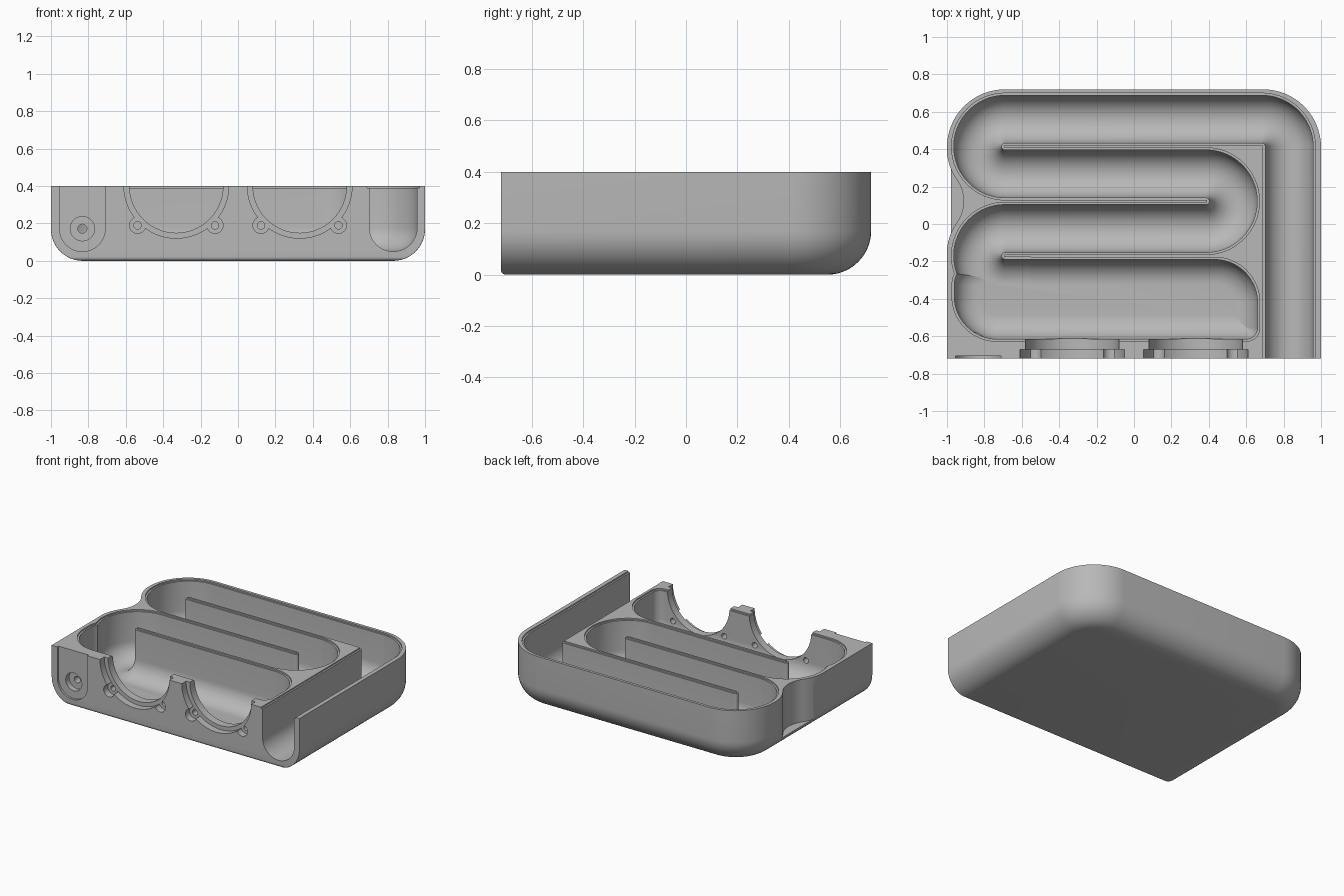
import bpy, math
from math import sin, cos, pi, radians, sqrt

cube = bpy.data.objects.get("Cube")
if cube:
    bpy.data.objects.remove(cube, do_unlink=True)

grey = bpy.data.materials.new("plain grey")
grey.use_nodes = True
colour = (0.48, 0.48, 0.48, 1)
grey.diffuse_color = colour
grey.node_tree.nodes["Principled BSDF"].inputs["Base Color"].default_value = colour

TOP, HIGH, FLOOR = 0.4, 0.6, 0.05
FRONT, BACK = -0.72, 0.72


def loft(name, rings):
    """Closed solid through a list of equally long rings."""
    n = len(rings[0])
    verts = [p for ring in rings for p in ring]
    faces = [tuple(range(n))[::-1], tuple(range(len(verts) - n, len(verts)))]
    for k in range(len(rings) - 1):
        a, b = k * n, (k + 1) * n
        faces += [(a + i, a + (i + 1) % n, b + (i + 1) % n, b + i) for i in range(n)]
    mesh = bpy.data.meshes.new(name)
    mesh.from_pydata(verts, [], faces)
    mesh.materials.append(grey)
    obj = bpy.data.objects.new(name, mesh)
    bpy.context.collection.objects.link(obj)
    # Consistent outward normals
    import bmesh
    bm = bmesh.new()
    bm.from_mesh(mesh)
    bmesh.ops.recalc_face_normals(bm, faces=bm.faces)
    bm.to_mesh(mesh)
    bm.free()
    return obj


def arc(cx, cy, r, start, end, steps=16):
    return [(cx + r * cos(radians(start + (end - start) * i / steps)),
             cy + r * sin(radians(start + (end - start) * i / steps)))
            for i in range(steps + 1)]


def rounded_plan(x0, x1, y0, y1, radii):
    """Rectangle with radii for back right, back left, front left, front right."""
    br, bl, fl, fr = [max(r, 0.002) for r in radii]
    return (arc(x1 - br, y1 - br, br, 0, 90) + arc(x0 + bl, y1 - bl, bl, 90, 180)
            + arc(x0 + fl, y0 + fl, fl, 180, 270) + arc(x1 - fr, y0 + fr, fr, 270, 360))


def tub(name, x0, x1, y0, y1, radii, z0, z1, side_r, front_r):
    """Block with a rounded bottom edge; the front edge has its own radius."""
    def inset(r, h):
        return r - sqrt(max(r * r - (r - h) ** 2, 0)) if h < r else 0
    heights = sorted({side_r * (1 - cos(pi / 2 * i / 14)) for i in range(15)}
                     | {front_r * i / 4 for i in range(5)})
    heights.append(z1 - z0)
    rings = []
    for h in heights:
        d, f = inset(side_r, h), inset(front_r, h)
        plan = rounded_plan(x0 + d, x1 - d, y0 + f, y1 - d, [r - d for r in radii])
        rings.append([(x, y, z0 + h) for x, y in plan])
    return loft(name, rings)


def prism_z(name, plan, z0, z1):
    return loft(name, [[(x, y, z) for x, y in plan] for z in (z0, z1)])


def prism_y(name, outline, y0, y1):
    return loft(name, [[(x, y, z) for x, z in outline] for y in (y0, y1)])


def disc_y(name, x, z, r, y0, y1, steps=48):
    return prism_y(name, arc(x, z, r, 0, 360 - 360 / steps, steps - 1), y0, y1)


def cut(target, cutter):
    cutter.hide_render = True
    mod = target.modifiers.new("cut", 'BOOLEAN')
    mod.operation, mod.solver, mod.object = 'DIFFERENCE', 'EXACT', cutter
    bpy.context.view_layer.objects.active = target
    bpy.ops.object.modifier_apply(modifier=mod.name)
    bpy.data.objects.remove(cutter, do_unlink=True)


# Serpentine centre line: side duct, then three folded runs
TURN, HALF = 0.146, 0.1275
LEFT, RIGHT = -0.69, 0.385
path = [(0.83, -0.85)]
path += arc(0.83 - TURN, 0.56 - TURN, TURN, 0, 90, 24)
path += arc(LEFT, 0.56 - TURN, TURN, 90, 270, 40)
path += arc(RIGHT, 0.56 - 3 * TURN, TURN, 90, -90, 40)
path += arc(LEFT, 0.56 - 5 * TURN, TURN, 90, 270, 40)
path.append((-0.55, 0.56 - 6 * TURN))


def sweep(name, section):
    """Carry a section of (offset, z) along the centre line."""
    rings = []
    for i, (x, y) in enumerate(path):
        ax, ay = path[max(i - 1, 0)]
        bx, by = path[min(i + 1, len(path) - 1)]
        if 0 < i < len(path) - 1:
            la, lb = math.dist((ax, ay), (x, y)), math.dist((bx, by), (x, y))
            tx = (x - ax) / la + (bx - x) / lb
            ty = (y - ay) / la + (by - y) / lb
        else:
            tx, ty = bx - ax, by - ay
        t = math.hypot(tx, ty)
        rings.append([(x - ty / t * o, y + tx / t * o, z) for o, z in section])
    return loft(name, rings)


# Outer shell
body = tub("serpentine_housing", -1, 1, FRONT, BACK, (0.31, 0.31, 0, 0), 0, TOP, 0.17, 0.02)

# Round-bottomed channel and the shallow ledge along its rim
u_section = arc(0, FLOOR + HALF, HALF, 180, 360, 20) + [(HALF, HIGH), (-HALF, HIGH)]
cut(body, sweep("channel_cutter", u_section))
wide = HALF + 0.012
cut(body, sweep("ledge_cutter", [(-wide, TOP - 0.01), (wide, TOP - 0.01), (wide, HIGH), (-wide, HIGH)]))

# Wide chamber behind the two openings
cut(body, tub("chamber_cutter", -0.961, 0.66, -0.615, -0.19, (0.23, 0.14, 0.23, 0.06),
              FLOOR + 0.001, HIGH, 0.13, 0.13))
cut(body, prism_z("chamber_ledge_cutter", rounded_plan(-0.973, 0.672, -0.627, -0.178,
                  (0.24, 0.15, 0.24, 0.07)), TOP - 0.01, HIGH))

# Waist in the right wall between the two end turns
lobe, waist, mid = 0.3125, 0.2, 0.56 - 3 * TURN
lean = math.degrees(math.asin(2 * TURN / (lobe + waist)))
wx = LEFT - (lobe + waist) * cos(radians(lean))
plan = (arc(LEFT, mid + 2 * TURN, lobe, 180, 180 + lean)
        + arc(wx, mid, waist, lean, -lean)[1:-1]
        + arc(LEFT, mid - 2 * TURN, lobe, 180 - lean, 180))
plan += [(-1.2, mid - 2 * TURN), (-1.2, mid + 2 * TURN)]
cut(body, prism_z("waist_cutter", plan, 0.09, HIGH))

# Two round openings with a front recess, ears and screw holes
for cx in (-0.33, 0.33):
    cut(body, disc_y("opening_cutter", cx, TOP, 0.25, -0.8, -0.5, 96))
    cut(body, disc_y("recess_cutter", cx, TOP + 0.001, 0.28, -0.8, -0.67, 96))
    for side in (-1, 1):
        ex = cx + side * 0.207
        cut(body, disc_y("ear_cutter", ex, 0.19, 0.043, -0.79, -0.671))
        cut(body, disc_y("screw_cutter", ex, 0.19, 0.02, -0.78, -0.58, 24))

# Shallow front pocket with a stepped port
pocket = arc(-0.832, 0.172, 0.122, 180, 360, 32) + [(-0.71, HIGH), (-0.954, HIGH)]
cut(body, prism_y("pocket_cutter", pocket, -0.8, FRONT + 0.015))
cut(body, disc_y("port_cutter", -0.832, 0.172, 0.065, -0.79, -0.665))
cut(body, disc_y("port_hole_cutter", -0.832, 0.172, 0.024, -0.78, -0.5, 24))

# Smooth curves, sharp edges
bpy.ops.object.select_all(action='DESELECT')
body.select_set(True)
bpy.context.view_layer.objects.active = body
bpy.ops.object.shade_smooth_by_angle(angle=radians(30))
